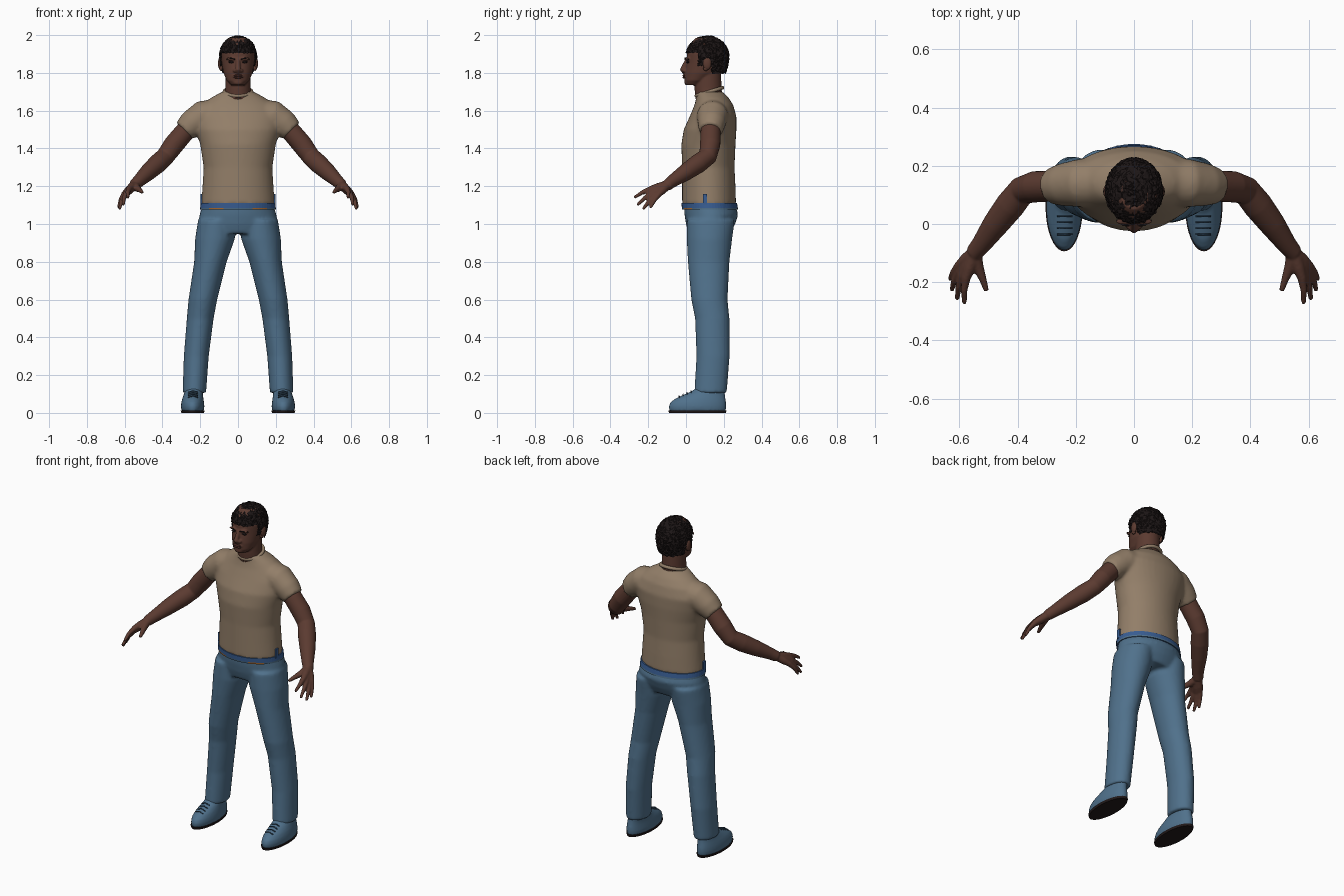
import bpy, bmesh, math, random
from mathutils import Vector

random.seed(4)
cube = bpy.data.objects.get("Cube")
if cube:
    bpy.data.objects.remove(cube)


def material(name, rgb):
    m = bpy.data.materials.new(name)
    m.use_nodes = True
    m.diffuse_color = (*rgb, 1)
    m.node_tree.nodes["Principled BSDF"].inputs["Base Color"].default_value = (*rgb, 1)
    return m


shirt_tan = material("tan cotton", (.29, .21, .14))
denim = material("blue denim", (.08, .165, .26))
skin = material("brown skin", (.105, .043, .03))
hair_black = material("black hair", (.012, .008, .008))
sole_black = material("dark rubber", (.016, .01, .01))
band_blue = material("bright blue cloth", (.04, .11, .29))
orange = material("orange trim", (.45, .16, .03))
lace_blue = material("dark blue lace", (.03, .065, .11))
lip_brown = material("dark lips", (.08, .028, .022))


def skin_rings(bm, rings):
    """Bridge closed rings of points and cap both ends."""
    loops = [[bm.verts.new(p) for p in ring] for ring in rings]
    n = len(loops[0])
    for a, b in zip(loops, loops[1:]):
        for i in range(n):
            j = (i + 1) % n
            bm.faces.new((a[i], a[j], b[j], b[i]))
    bm.faces.new(loops[0][::-1])
    bm.faces.new(loops[-1])


def column(bm, rows, side=1, n=40):
    """Loft flat ellipses; each row is z, centre x, half width, front y, back y."""
    rings = []
    for z, cx, rx, front, back in rows:
        cy, ry = (front + back) / 2, (back - front) / 2
        rings.append([(side * (cx + rx * math.cos(t)), cy + ry * math.sin(t), z)
                      for t in (math.tau * i / n for i in range(n))])
    skin_rings(bm, rings)


def tube(bm, path, side=1, n=16):
    """Round limb through points x, y, z, radius."""
    pts = [Vector(p[:3]) for p in path]
    rings = []
    for i, p in enumerate(pts):
        tangent = (pts[min(i + 1, len(pts) - 1)] - pts[max(i - 1, 0)]).normalized()
        u = tangent.cross(Vector((1, 1, .3))).normalized()
        v = tangent.cross(u)
        ring = []
        for k in range(n):
            t = math.tau * k / n
            q = p + path[i][3] * (u * math.cos(t) + v * math.sin(t))
            ring.append((side * q.x, q.y, q.z))
        rings.append(ring)
    skin_rings(bm, rings)


def ball(bm, center, size, detail=3):
    made = bmesh.ops.create_icosphere(bm, subdivisions=detail, radius=1)["verts"]
    for v in made:
        v.co = Vector(c + s * k for c, s, k in zip(center, size, v.co))
    return made


def finish(name, bm, mats, voxel=0, rounds=4, smooth=True):
    """Make the object; a voxel size melts its overlapping shapes into one skin."""
    bmesh.ops.recalc_face_normals(bm, faces=bm.faces)
    mesh = bpy.data.meshes.new(name)
    bm.to_mesh(mesh)
    bm.free()
    for m in mats:
        mesh.materials.append(m)
    mesh.polygons.foreach_set("use_smooth", [smooth] * len(mesh.polygons))
    ob = bpy.data.objects.new(name, mesh)
    bpy.context.collection.objects.link(ob)
    if voxel:
        fuse = ob.modifiers.new("fuse", "REMESH")
        fuse.mode = "VOXEL"
        fuse.voxel_size = voxel
        fuse.use_smooth_shade = True
        soft = ob.modifiers.new("soften", "SMOOTH")
        soft.factor = .5
        soft.iterations = rounds
    return ob


SIDES = (("left", 1), ("right", -1))

# T-shirt: torso and two short sleeves
bm = bmesh.new()
column(bm, [(1.1, 0, .195, -.02, .265), (1.2, 0, .188, -.02, .262),
            (1.3, 0, .182, -.02, .257), (1.42, 0, .2, -.025, .262),
            (1.5, 0, .225, -.012, .267), (1.57, 0, .235, .02, .267),
            (1.63, 0, .195, .045, .25), (1.67, 0, .14, .055, .225),
            (1.7, 0, .085, .055, .195)])
for _, s in SIDES:
    tube(bm, [(.1, .145, 1.58, .085), (.19, .14, 1.57, .083), (.245, .135, 1.53, .074),
              (.286, .13, 1.492, .061)], s, 24)
finish("t_shirt", bm, [shirt_tan], .01, 6)

# Collar rib
bpy.ops.mesh.primitive_torus_add(major_radius=.072, minor_radius=.01, major_segments=40,
                                 minor_segments=10, location=(0, .124, 1.7), rotation=(.3, 0, 0))
collar = bpy.context.object
collar.name = "shirt_collar"
collar.data.materials.append(shirt_tan)
bpy.ops.object.shade_smooth()

# Jeans: hips and two legs
bm = bmesh.new()
column(bm, [(1.1, 0, .188, -.01, .26), (1.05, 0, .203, -.008, .277), (1.0, 0, .212, 0, .26),
            (.95, 0, .19, .015, .235)])
for _, s in SIDES:
    column(bm, [(1.02, .112, .1, .004, .258), (.92, .122, .105, .004, .244),
                (.8, .146, .086, .01, .23), (.6, .186, .076, .028, .22),
                (.5, .2, .071, .048, .23), (.3, .221, .066, .055, .231),
                (.105, .231, .062, .044, .216)], s)
finish("jeans", bm, [denim], .01, 5)

# Waistband with orange trim low on the front
bm = bmesh.new()
column(bm, [(1.076, 0, .2, -.02, .275), (1.086, 0, .2, -.022, .274),
            (1.112, 0, .198, -.024, .27)], n=64)
for f in bm.faces:
    c = f.calc_center_median()
    if c.z < 1.086 and len(f.verts) == 4:
        f.material_index = 1 if .08 < abs(c.x) < .16 and c.y < .1 else 2
band = finish("waistband", bm, [band_blue, orange, denim], smooth=False)

for label, s in SIDES:
    # Side tab on the hip
    bpy.ops.mesh.primitive_cube_add(size=1, location=(s * .194, .1, 1.13))
    tab = bpy.context.object
    tab.name = label + "_hip_tab"
    tab.scale = (.009, .022, .055)
    tab.data.materials.append(band_blue)

    # Shoe upper, sole and laces
    bm = bmesh.new()
    column(bm, [(.01, .24, .059, -.088, .21), (.035, .24, .062, -.091, .213),
                (.055, .24, .06, -.083, .212), (.075, .239, .056, -.058, .209),
                (.095, .237, .051, -.015, .206), (.115, .234, .048, .032, .205),
                (.13, .232, .045, .05, .2)], s)
    finish(label + "_shoe", bm, [denim], .007, 2)
    bm = bmesh.new()
    column(bm, [(0, .24, .06, -.09, .211), (.013, .24, .064, -.094, .215)], s)
    finish(label + "_sole", bm, [sole_black], smooth=False)
    bm = bmesh.new()
    for k in range(4):
        y, z = -.036 + .021 * k, .088 + .009 * k
        tube(bm, [(.212, y, z - .006, .003), (.238, y, z + .002, .003),
                  (.264, y, z - .006, .003)], s, 6)
    finish(label + "_laces", bm, [lace_blue])

    # Arm and hand
    bm = bmesh.new()
    tube(bm, [(.235, .133, 1.535, .054), (.285, .13, 1.485, .053), (.34, .128, 1.42, .054),
              (.385, .115, 1.358, .049), (.425, .065, 1.32, .051), (.475, .0, 1.275, .045),
              (.525, -.07, 1.228, .034), (.55, -.1, 1.205, .03)], s, 24)
    wrist = Vector((.548, -.098, 1.207))
    tips = [(.583, -.274, 1.14), (.608, -.258, 1.1), (.627, -.228, 1.078), (.633, -.19, 1.085)]
    for tip in tips:
        tip = Vector(tip)
        knuckle = wrist.lerp(tip, .5) + Vector((.012, 0, .012))
        joint = knuckle.lerp(tip, .5) + Vector((.004, 0, .005))
        tube(bm, [(*wrist, .025), (*wrist.lerp(knuckle, .6), .022), (*knuckle, .016),
                  (*joint, .0115), (*tip, .008)], s, 12)
    tube(bm, [(*wrist, .024), (.535, -.15, 1.19, .019), (.518, -.195, 1.178, .0125),
              (.507, -.23, 1.168, .009)], s, 12)
    finish(label + "_arm", bm, [skin], .005, 3)

    # Ear
    bm = bmesh.new()
    ball(bm, (s * .094, .112, 1.85), (.012, .022, .034))
    ball(bm, (s * .09, .105, 1.825), (.01, .014, .015))
    finish(label + "_ear", bm, [skin])

    # Eye and eyebrow
    bm = bmesh.new()
    ball(bm, (s * .036, .009, 1.857), (.014, .008, .006))
    finish(label + "_eye", bm, [sole_black])
    bm = bmesh.new()
    tube(bm, [(.016, -.006, 1.872, .003), (.036, -.004, 1.878, .004),
              (.06, .014, 1.872, .003)], s, 8)
    finish(label + "_eyebrow", bm, [hair_black])

# Head with neck, nose, brow and chin
bm = bmesh.new()
column(bm, [(1.735, 0, .036, .0, .08), (1.76, 0, .06, -.008, .12), (1.8, 0, .077, -.007, .18),
            (1.85, 0, .086, .002, .205), (1.9, 0, .089, .005, .21), (1.95, 0, .08, .02, .2),
            (1.985, 0, .045, .05, .16)])
column(bm, [(1.66, 0, .072, .05, .195), (1.72, 0, .067, .045, .188), (1.82, 0, .067, .05, .185)])
tube(bm, [(0, .008, 1.872, .011), (0, -.008, 1.84, .012), (0, -.019, 1.816, .014),
          (0, -.01, 1.802, .01)])
for _, s in SIDES:
    ball(bm, (s * .016, -.008, 1.812), (.012, .013, .01), 2)
    ball(bm, (s * .034, .008, 1.874), (.03, .012, .009), 2)
ball(bm, (0, .006, 1.75), (.028, .015, .016), 2)
ball(bm, (0, .002, 1.782), (.032, .016, .014), 2)
finish("head", bm, [skin], .005, 3)

# Lips
bm = bmesh.new()
for z in (1.786, 1.776):
    ball(bm, (0, -.01, z), (.027, .009, .006), 2)
finish("lips", bm, [lip_brown])

# Curly hair cap, trimmed along the hairline and roughened
bm = bmesh.new()
cap = ball(bm, (0, .113, 1.89), (.099, .114, .107), 5)
trimmed = []
for v in cap:
    if v.co.z < 1.89:
        flat = math.sqrt(max(0, 1 - ((1.89 - v.co.z) / .17) ** 2))
        span = math.hypot(v.co.x / .099, (v.co.y - .113) / .114)
        grow = flat / max(span, .01)
        v.co.x *= grow
        v.co.y = .113 + (v.co.y - .113) * grow
    hairline = 1.9 if v.co.y < .06 else 1.835 if v.co.y < .13 else 1.795
    if v.co.z < hairline:
        trimmed.append(v)
    v.co += Vector(random.uniform(-.0035, .0035) for _ in range(3))
bmesh.ops.delete(bm, geom=trimmed, context="VERTS")
finish("hair", bm, [hair_black], smooth=False)
